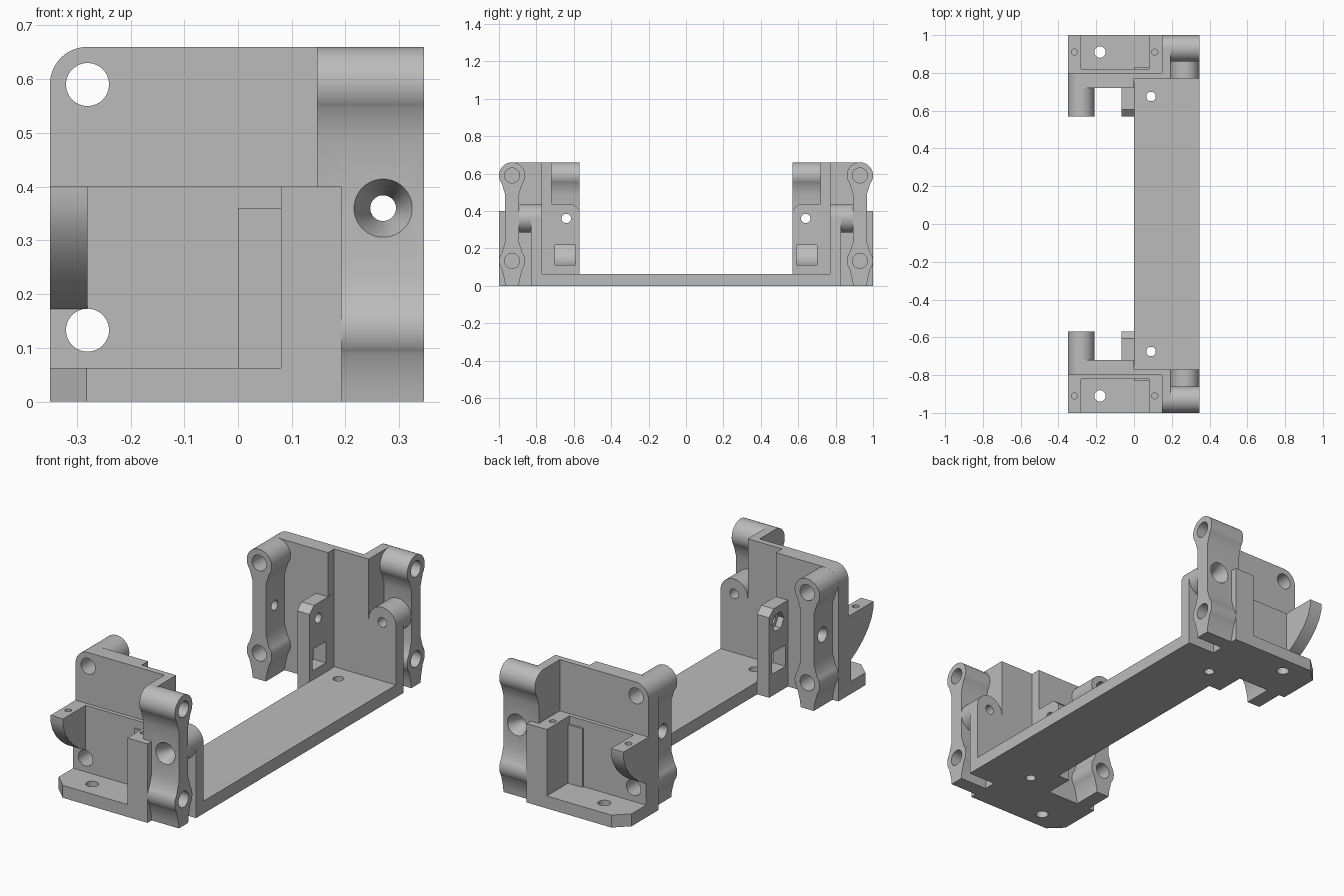
import bpy, bmesh
from math import sin, cos, pi, radians
from mathutils import Vector

if "Cube" in bpy.data.objects:
    bpy.data.objects.remove(bpy.data.objects["Cube"], do_unlink=True)

grey = bpy.data.materials.new("plain grey")
grey.use_nodes = True
grey.diffuse_color = (0.5, 0.5, 0.5, 1)
grey.node_tree.nodes["Principled BSDF"].inputs["Base Color"].default_value = grey.diffuse_color


def place(axis, u, v, w):
    """Profile point (u, v) at depth w along the given axis."""
    return Vector({"X": (w, u, v), "Y": (u, w, v), "Z": (u, v, w)}[axis])


def prism(name, axis, points, lo, hi, end_points=None):
    bm = bmesh.new()
    a = [bm.verts.new(place(axis, u, v, lo)) for u, v in points]
    b = [bm.verts.new(place(axis, u, v, hi)) for u, v in (end_points or points)]
    bm.faces.new(a)
    bm.faces.new(b)
    for i in range(len(a)):
        j = (i + 1) % len(a)
        bm.faces.new((a[i], a[j], b[j], b[i]))
    bmesh.ops.recalc_face_normals(bm, faces=bm.faces)
    mesh = bpy.data.meshes.new(name)
    bm.to_mesh(mesh)
    bm.free()
    mesh.materials.append(grey)
    obj = bpy.data.objects.new(name, mesh)
    bpy.context.collection.objects.link(obj)
    return obj


def box(name, x0, x1, y0, y1, z0, z1):
    return prism(name, "Z", [(x0, y0), (x1, y0), (x1, y1), (x0, y1)], z0, z1)


def arc(u, v, r, start, end, n=24):
    steps = [radians(start + (end - start) * i / n) for i in range(n + 1)]
    return [(u + r * cos(t), v + r * sin(t)) for t in steps]


def ring(u, v, r, n=48):
    return arc(u, v, r, 0, 360, n)[:-1]


cutters = []


def hole(axis, u, v, r, lo, hi, r_end=None, n=48):
    cut = prism("hole_cutter", axis, ring(u, v, r, n), lo, hi, ring(u, v, r_end or r, n))
    cut.hide_render = True
    cutters.append(cut)
    return cut


def finish(obj, cuts=(), mirror=True):
    """Cut the holes, copy to the other end and smooth the round faces."""
    for c in cuts:
        mod = obj.modifiers.new("cut", "BOOLEAN")
        mod.operation, mod.solver, mod.object = "DIFFERENCE", "EXACT", c
    if mirror:
        mod = obj.modifiers.new("other_end", "MIRROR")
        mod.use_axis = (False, True, False)
        mod.use_clip = False
        mod.use_mirror_merge = False
    graph = bpy.context.evaluated_depsgraph_get()
    mesh = bpy.data.meshes.new_from_object(obj.evaluated_get(graph))
    obj.modifiers.clear()
    obj.data = mesh
    bpy.ops.object.select_all(action="DESELECT")
    obj.select_set(True)
    bpy.context.view_layer.objects.active = obj
    bpy.ops.object.shade_smooth_by_angle(angle=radians(30))


LOW, HIGH, MID = 0.133, 0.59, 0.36   # heights of the bolt holes
R, WAIST = 0.07, 0.037               # bar half widths


def bar_profile(c):
    """Upright bar with two round eyes and a narrow waist."""
    half = [(WAIST, 0), (WAIST + 0.003, 0.03)] + arc(0, LOW, R, -38, 38, 16)
    half += [(WAIST, 0.235), (WAIST, 0.49)] + arc(0, HIGH, R, -38, 90, 24)
    other = [(-u, v) for u, v in reversed(half[:-1])]
    return [(c + u, v) for u, v in half + other]


# Holes shared by several parts
INNER_X, OUTER_Y, INNER_Y = -0.28, -0.93, -0.64
wall_holes = [hole("Y", INNER_X, z, 0.04, -1.1, -0.5) for z in (LOW, HIGH)]
eye_holes = [hole("X", OUTER_Y, z, 0.04, 0.194, 0.4) for z in (LOW, HIGH)]
axle_hole = hole("Y", 0.27, MID, 0.024, -1.1, -0.6)
axle_sink = hole("Y", 0.27, MID, 0.06, -0.98, -0.9, 0.024)
inner_hole = hole("X", INNER_Y, MID, 0.025, -0.5, 0.1)
inner_sink = hole("X", INNER_Y, MID, 0.042, -0.33, -0.28, 0.025)
nut_pocket = hole("X", INNER_Y, MID, 0.048, -0.1, -0.035, n=6)
foot_hole = hole("Z", -0.18, -0.91, 0.03, -0.1, 0.1)
pin_holes = [hole("Z", x, -0.91, 0.016, 0.3, 0.5) for x in (-0.315, 0.11)]
strip_holes = [hole("Z", 0.09, y, 0.025, -0.1, 0.2) for y in (-0.675, 0.675)]

# Long base strip joining the two ends
finish(box("base_strip", 0, 0.346, -0.8, 0.8, 0, 0.063), strip_holes, mirror=False)

# End wall with a rounded upper corner
wall = [(0, 0), (0, 0.66)] + arc(-0.28, 0.59, R, 90, 180) + [(-0.35, 0)]
finish(prism("end_wall", "Y", wall, -0.8, -0.72), wall_holes)
finish(box("end_wall_extension", -0.02, 0.193, -0.8, -0.77, 0, 0.66))
finish(box("wall_thickening", -0.35, 0.193, -0.82, -0.79, 0, 0.4), wall_holes)

# Mounting foot with a clipped corner
foot = [(-0.35, -0.8), (-0.35, -0.935), (-0.282, -1), (0.193, -1), (0.193, -0.8)]
finish(prism("mounting_foot", "Z", foot, 0, 0.063), [foot_hole])

# Side block and curved bracket, both with pin holes on top
finish(box("side_block", 0.08, 0.193, -1, -0.79, 0, 0.4), pin_holes[1:])
bracket = [(-0.8, 0.4), (-1, 0.4), (-1, 0.365), (-0.985, 0.32), (-0.955, 0.275),
           (-0.915, 0.235), (-0.87, 0.2), (-0.82, 0.172), (-0.8, 0.172)]
finish(prism("curved_bracket", "X", bracket, -0.35, -0.28), pin_holes[:1])

# Web holding the top of the outer bar
finish(box("upper_web", 0.147, 0.193, -0.93, -0.78, 0.38, 0.66))

# Outer bar, its axle sleeve and the ear behind it
finish(prism("outer_bar", "X", bar_profile(OUTER_Y), 0.147, 0.346),
       eye_holes + [axle_hole, axle_sink])
finish(prism("axle_sleeve", "Y", ring(0.27, MID, 0.076), -0.9, -0.8),
       [axle_hole, axle_sink])
ear = [(0, 0), (0.346, 0)] + arc(0.27, MID, 0.076, 0, 180) + [(0.15, MID), (0, MID)]
finish(prism("ear_plate", "Y", ear, -0.83, -0.77), [axle_hole])

# Inner bar on the inside of the wall
finish(prism("inner_bar", "Y", bar_profile(INNER_X), -0.73, -0.57),
       wall_holes + [inner_hole, inner_sink])

# Small upright plate with a window and a nut pocket
window = box("window_cutter", -0.2, 0.1, -0.70, -0.592, 0.11, 0.218)
window.hide_render = True
cutters.append(window)
plate = [(-0.75, 0), (-0.57, 0), (-0.57, 0.405), (-0.605, 0.437), (-0.75, 0.437)]
finish(prism("upright_plate", "X", plate, -0.067, 0.002),
       [inner_hole, nut_pocket, window])

for c in cutters:
    bpy.data.objects.remove(c, do_unlink=True)
